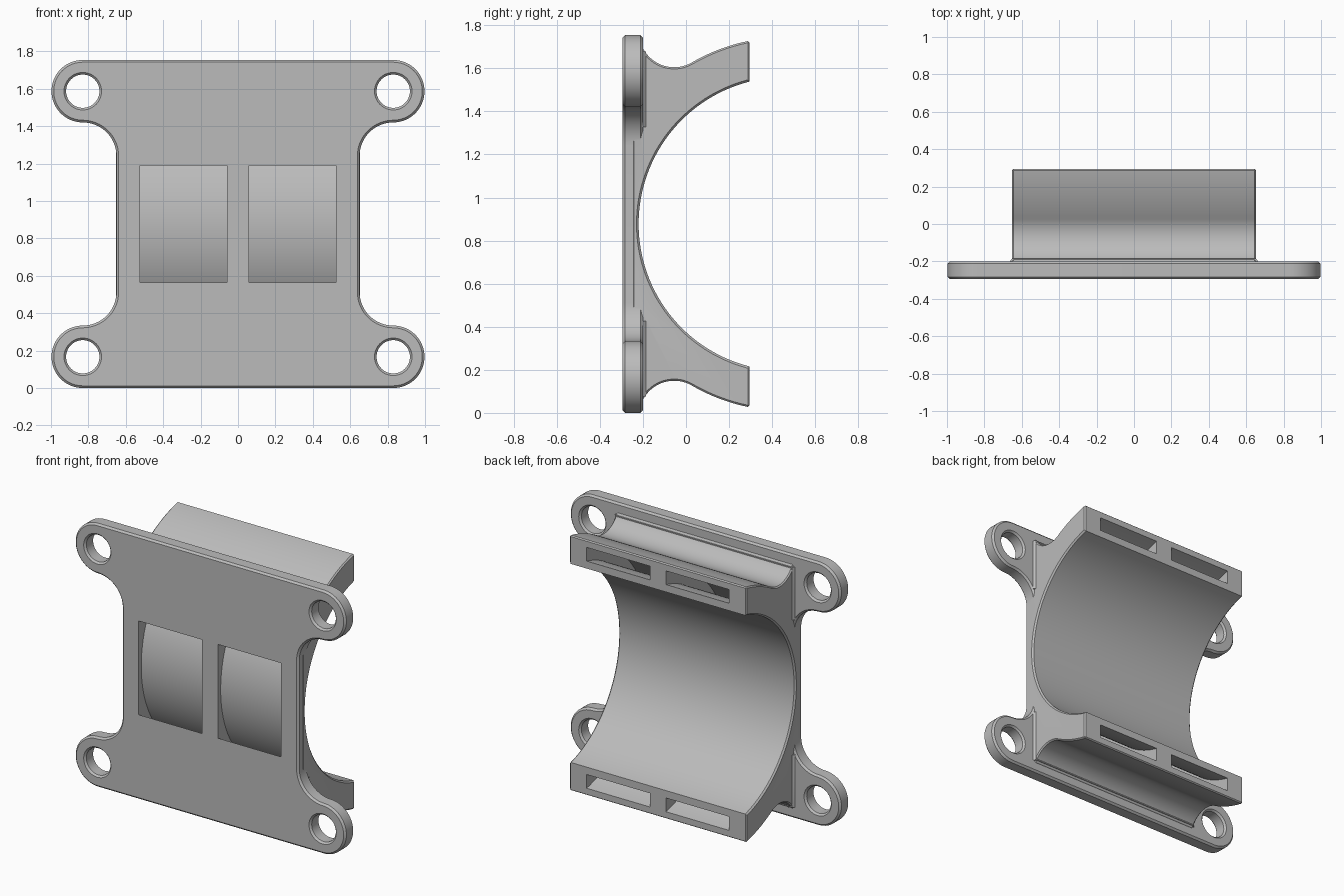
import bpy, bmesh
from math import sin, cos, radians, atan2, degrees, asin, sqrt

cube = bpy.data.objects.get("Cube")
if cube:
    bpy.data.objects.remove(cube)

# Main dimensions
MID_Z = 0.877                       # height of the bore axis
AXIS_Y = 0.462                      # depth of the bore axis
FRONT, BACK, END = -0.295, -0.2, 0.295
BORE_R, OUTER_R = 0.682, 0.867
WAIST, EAR_X, EAR_R = 0.65, 0.83, 0.167
EAR_DZ = MID_Z - EAR_R              # ear centre offset from the middle
CHAMFER = 0.012

grey = bpy.data.materials.new("mid_grey")
grey.use_nodes = True
colour = (0.5, 0.5, 0.5, 1)
grey.diffuse_color = colour
grey.node_tree.nodes["Principled BSDF"].inputs["Base Color"].default_value = colour


def arc(cx, cy, r, a0, a1, n):
    """Points on an arc, angles in degrees."""
    steps = [radians(a0 + (a1 - a0) * i / n) for i in range(n + 1)]
    return [(cx + r * cos(a), cy + r * sin(a)) for a in steps]


def along_x(u, v, t):
    return (t, u, v)


def along_y(u, v, t):
    return (u, t, v)


def along_z(u, v, t):
    return (u, v, t)


def loft(name, rings, axis):
    """Closed solid through (position, outline) rings along an axis."""
    bm = bmesh.new()
    loops = [[bm.verts.new(axis(u, v, t)) for u, v in pts] for t, pts in rings]
    for a, b in zip(loops, loops[1:]):
        for i in range(len(a)):
            j = (i + 1) % len(a)
            bm.faces.new((a[i], a[j], b[j], b[i]))
    bm.faces.new(loops[0])
    bm.faces.new(loops[-1])
    bmesh.ops.recalc_face_normals(bm, faces=bm.faces)
    mesh = bpy.data.meshes.new(name)
    bm.to_mesh(mesh)
    bm.free()
    mesh.materials.append(grey)
    obj = bpy.data.objects.new(name, mesh)
    bpy.context.collection.objects.link(obj)
    return obj


def prism(name, pts, axis, a, b):
    return loft(name, [(a, pts), (b, pts)], axis)


def lathe(name, cx, cy, stations, axis, n):
    """Turned solid from (position, radius) stations."""
    return loft(name, [(t, arc(cx, cy, r, 0, 360, n)[:-1]) for t, r in stations], axis)


def apply(obj, mod):
    bpy.context.view_layer.objects.active = obj
    bpy.ops.object.modifier_apply(modifier=mod.name)


def chamfer(obj, width):
    mod = obj.modifiers.new("chamfer", "BEVEL")
    mod.width, mod.segments = width, 1
    mod.limit_method, mod.angle_limit = "ANGLE", radians(40)
    apply(obj, mod)


def combine(obj, other, operation):
    mod = obj.modifiers.new("combine", "BOOLEAN")
    mod.operation, mod.object, mod.solver = operation, other, "EXACT"
    apply(obj, mod)
    bpy.data.objects.remove(other)


# Mounting plate: one quarter outline mirrored into four
fillet = EAR_X - WAIST
quarter = arc(EAR_X, EAR_DZ - EAR_R - fillet, fillet, 180, 90, 16)
quarter += arc(EAR_X, EAR_DZ, EAR_R, -90, 90, 32)[1:]
right = [(x, -z) for x, z in reversed(quarter)] + quarter
outline = right + [(-x, z) for x, z in reversed(right)]
outline = [(x, z + MID_Z) for x, z in outline]
bracket = prism("mounting_bracket", outline, along_y, FRONT, BACK)
chamfer(bracket, CHAMFER)

# Cradle body: root fillet flowing into the outer arc, mirrored top to bottom
root_r = 0.163
root_y = -0.055
root_z = sqrt((OUTER_R + root_r) ** 2 - (AXIS_Y - root_y) ** 2)
tangent = degrees(atan2(root_z, root_y - AXIS_Y))
tip = 90 + degrees(asin((AXIS_Y - END) / OUTER_R))
half = arc(root_y, root_z, root_r, 207, tangent + 180, 24)
half = [(-0.25, half[0][1])] + half + arc(AXIS_Y, 0, OUTER_R, tangent, tip, 20)[1:]
profile = half + [(y, -z) for y, z in reversed(half)]
profile = [(y, z + MID_Z) for y, z in profile]
SIDE = WAIST + 0.002
body = prism("cradle_body", profile, along_x, -SIDE, SIDE)
chamfer(body, 0.008)
combine(bracket, body, "UNION")

# Small sloped feet where the cradle sides meet the plate
foot = [(-0.668, BACK - 0.005), (0.668, BACK - 0.005), (SIDE, -0.185), (-SIDE, -0.185)]
for s in (-1, 1):
    combine(bracket, prism("foot", foot, along_z, MID_Z + s * 0.45, MID_Z + s * 0.8), "UNION")

# Bore with chamfered rims
flare = SIDE + 0.01
bore = [(-flare, BORE_R + 0.02), (-SIDE + 0.01, BORE_R),
        (SIDE - 0.01, BORE_R), (flare, BORE_R + 0.02)]
combine(bracket, lathe("bore_cutter", AXIS_Y, MID_Z, bore, along_x, 144), "DIFFERENCE")

# Curved strap slots, open at the front windows and at the arm ends
slot = arc(AXIS_Y, MID_Z, 0.819, 85, 275, 80) + arc(AXIS_Y, MID_Z, 0.73, 275, 85, 80)
for a, b in ((-0.525, -0.06), (0.06, 0.525)):
    combine(bracket, prism("slot_cutter", slot, along_x, a, b), "DIFFERENCE")

# Chamfered screw holes in the ears
hole = [(FRONT - 0.01, 0.11), (FRONT + CHAMFER, 0.089),
        (BACK - CHAMFER, 0.089), (BACK + 0.01, 0.11)]
for sx in (-1, 1):
    for sz in (-1, 1):
        cutter = lathe("hole_cutter", sx * EAR_X, MID_Z + sz * EAR_DZ, hole, along_y, 48)
        combine(bracket, cutter, "DIFFERENCE")

# Smooth curves, crisp edges
bpy.ops.object.select_all(action="DESELECT")
bracket.select_set(True)
bpy.context.view_layer.objects.active = bracket
bpy.ops.object.shade_smooth_by_angle(angle=radians(25))
